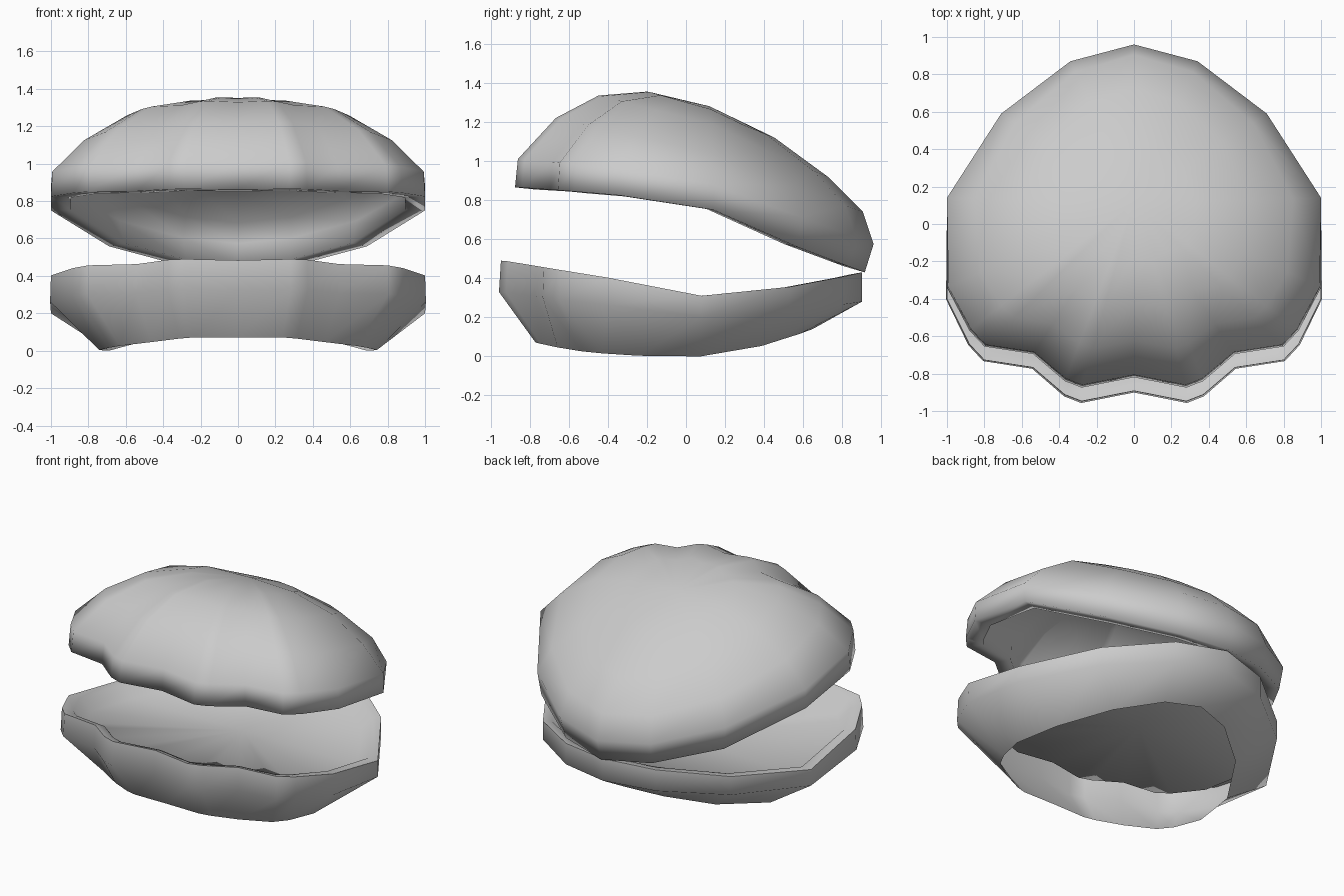
import bpy, bmesh, math

if "Cube" in bpy.data.objects:
    bpy.data.objects.remove(bpy.data.objects["Cube"])

# Right half outlines, front to back (x, y): scalloped lip and smooth underside
LIP = [(0, -.82), (.28, -.875), (.37, -.84), (.54, -.695), (.8, -.655),
       (.88, -.57), (1, -.34), (1, .14), (.71, .59), (.34, .87), (0, .96)]
SMOOTH = [(0, -.84), (.28, -.845), (.37, -.82), (.56, -.73), (.78, -.6),
          (.87, -.5), (.98, -.28)] + LIP[7:]
CENTRE_Y = .12


def mirrored(half):
    return half + [(-x, y) for x, y in half[-2:0:-1]]


def blend(y, front, side, back, fp=1.0, bp=1.0):
    """Blend front, side and back profile values by position along y."""
    if y < .14:
        return side + (front - side) * min(1, (.14 - y) / 1.0) ** fp
    return side + (back - side) * min(1, (y - .14) / .82) ** bp


def make_ring(bm, scales, heights, powers=(1, 1), half=LIP, shift=0.0):
    ring = []
    for x, y in mirrored(half):
        s = blend(y, *scales)
        z = blend(y, *heights, *powers)
        dy = shift * (1.2 if y < -.5 else 1)
        ring.append(bm.verts.new((x * s, CENTRE_Y + (y - CENTRE_Y) * s + dy, z)))
    return ring


def bridge(bm, a, b):
    n = len(a)
    for i in range(n):
        j = (i + 1) % n
        bm.faces.new((a[i], a[j], b[j], b[i]))


def fan(bm, ring, point):
    c = bm.verts.new(point)
    for i in range(len(ring)):
        bm.faces.new((ring[i], ring[(i + 1) % len(ring)], c))


def build(name, levels, cap, shift=0.0, angle=40):
    """Loft rings from the first level to the last and close with a fan."""
    bm = bmesh.new()
    rings = [make_ring(bm, *level, shift=shift) for level in levels]
    for a, b in zip(rings, rings[1:]):
        bridge(bm, a, b)
    fan(bm, rings[-1], cap)
    bmesh.ops.recalc_face_normals(bm, faces=bm.faces[:])
    mesh = bpy.data.meshes.new(name)
    bm.to_mesh(mesh)
    bm.free()
    ob = bpy.data.objects.new(name, mesh)
    bpy.context.collection.objects.link(ob)
    bpy.ops.object.select_all(action='DESELECT')
    ob.select_set(True)
    bpy.context.view_layer.objects.active = ob
    bpy.ops.object.shade_smooth_by_angle(angle=math.radians(angle))
    return ob


# Upper shell: tilted dome, each level is (scale, height) at front, side, back
upper = build("upper_shell", [
    ((1.0, 1.0, .946), (.865, .75, .43), (.6, .85)),
    ((.985, 1.0, 1.0), (1.01, .88, .575), (.7, 1)),
    ((.79, .85, .934), (1.22, 1.04, .74)),
    ((.57, .61, .72), (1.335, 1.19, .92)),
    ((.32, .33, .395), (1.355, 1.265, 1.12)),
], (0, CENTRE_Y, 1.28), angle=45)
solid = upper.modifiers.new("thickness", 'SOLIDIFY')
solid.thickness = .11
solid.offset = -1

# Lower shell: flared bowl open underneath, with a raised inner floor
build("lower_shell", [
    ((.85, .69, .70), (.075, 0, .14), (3.5, 1.6), SMOOTH),
    ((1.01, 1.0, 1.0), (.33, .20, .28), (1, 1.6)),
    ((1.0, 1.0, 1.0), (.49, .31, .43), (.9, 1.6)),
    ((.94, .93, .93), (.47, .31, .42), (.9, 1.6)),
    ((.88, .85, .86), (.38, .24, .33), (1, 1.6)),
], (0, .05, .26), shift=-.06, angle=65)
